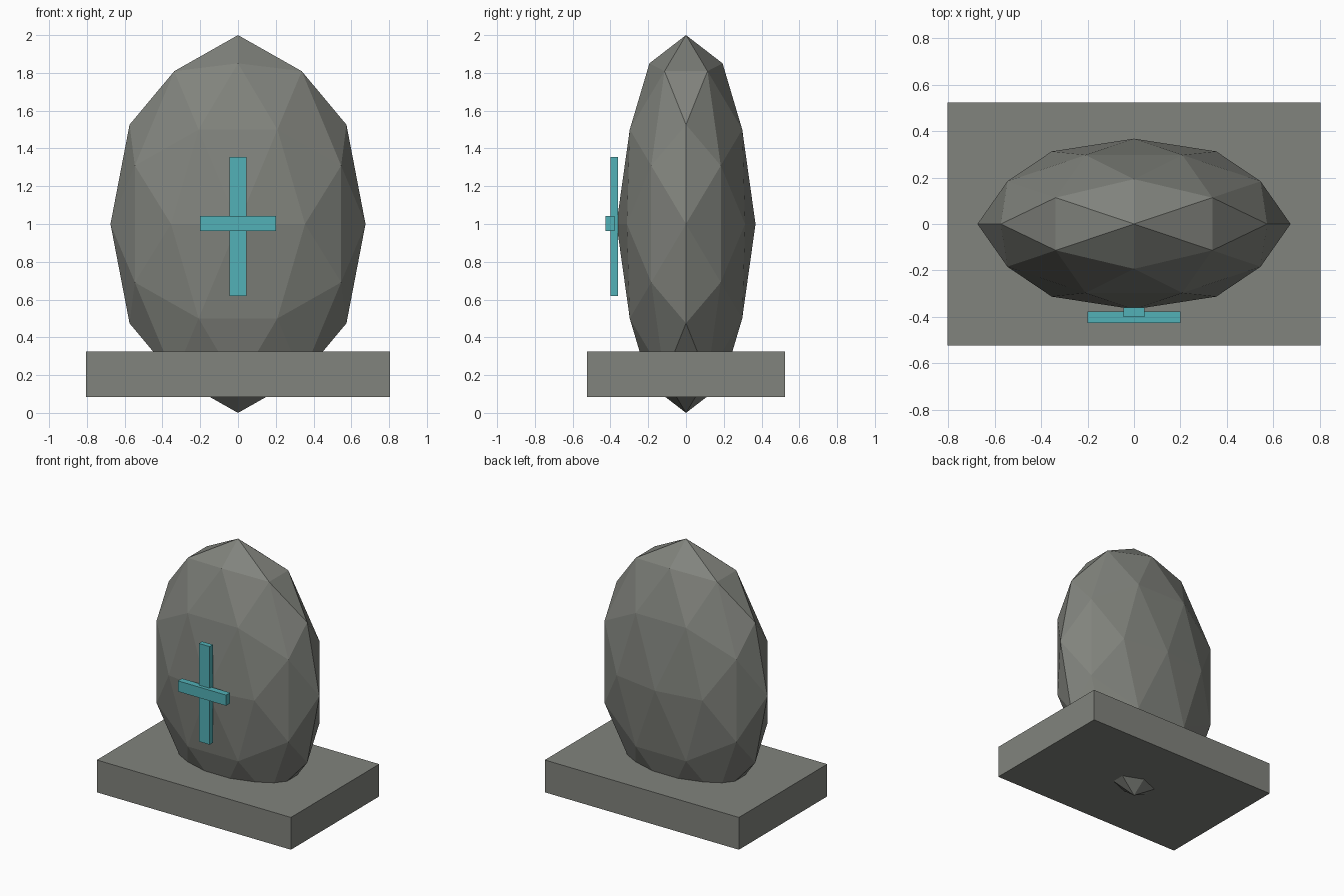
import bpy, bmesh
from math import sqrt
from itertools import product
from mathutils import Vector

if "Cube" in bpy.data.objects:
    bpy.data.objects.remove(bpy.data.objects["Cube"])


def material(name, rgb):
    m = bpy.data.materials.new(name)
    m.diffuse_color = (*rgb, 1)
    m.use_nodes = True
    m.node_tree.nodes["Principled BSDF"].inputs["Base Color"].default_value = m.diffuse_color
    return m


stone = material("grey stone", (0.22, 0.228, 0.205))
teal = material("teal inlay", (0.085, 0.44, 0.475))


def add_object(name, bm, mat):
    bmesh.ops.recalc_face_normals(bm, faces=bm.faces)
    me = bpy.data.meshes.new(name)
    bm.to_mesh(me)
    bm.free()
    me.materials.append(mat)
    bpy.context.collection.objects.link(bpy.data.objects.new(name, me))


def box(name, lo, hi, mat):
    bm = bmesh.new()
    bmesh.ops.create_cube(bm, size=1)
    for v in bm.verts:
        v.co = [(a + b) / 2 + c * (b - a) for a, b, c in zip(lo, hi, v.co)]
    add_object(name, bm, mat)


# Faceted headstone: once-subdivided icosahedron with its two-fold axes on x, y, z
phi = (1 + sqrt(5)) / 2
points = set()
for seed in ((0, 1, phi), (0, 0, 1), (phi, 1, phi * phi)):
    for signs in product((1, -1), repeat=3):
        p = [s * c for s, c in zip(signs, seed)]
        for k in range(3):
            q = Vector(p[k:] + p[:k]).normalized()
            points.add(tuple(round(c, 6) + 0.0 for c in q))
bm = bmesh.new()
for x, y, z in sorted(points):
    bm.verts.new((x, y, z))
bmesh.ops.convex_hull(bm, input=bm.verts)
for v in bm.verts:
    v.co = (v.co.x * 0.675, v.co.y * 0.368, 1 + v.co.z)
add_object("headstone", bm, stone)

# Plinth around the foot of the stone
box("plinth", (-0.805, -0.523, 0.083), (0.805, 0.523, 0.325), stone)

# Cross on the front
box("cross_upright", (-0.045, -0.4, 0.62), (0.045, -0.361, 1.355), teal)
box("cross_bar", (-0.2, -0.426, 0.963), (0.2, -0.378, 1.043), teal)
